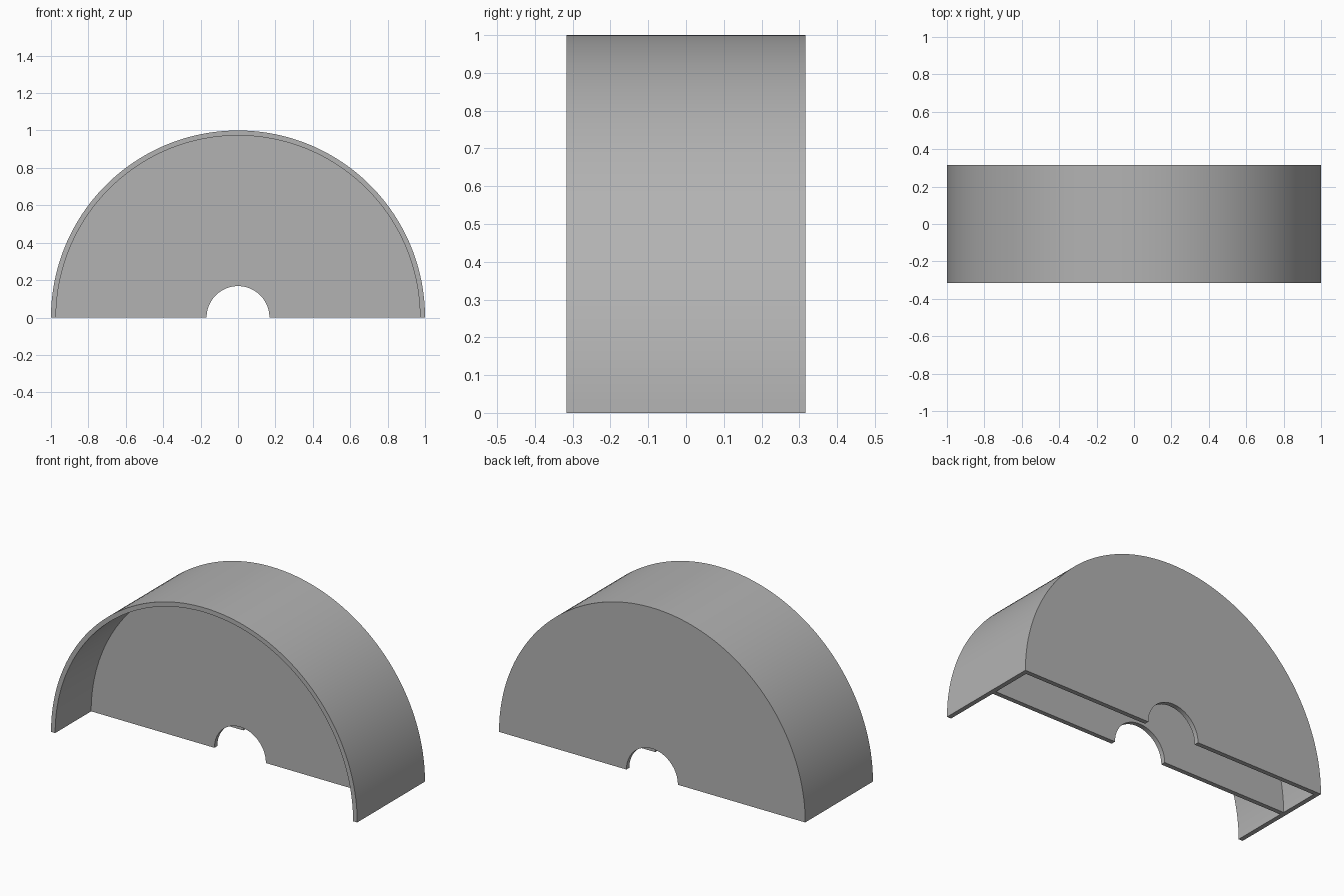
import bpy
import bmesh
from math import pi
from mathutils import Matrix, Vector

cube = bpy.data.objects.get("Cube")
if cube:
    bpy.data.objects.remove(cube, do_unlink=True)

OUTER, INNER, BORE = 1.0, 0.973, 0.168   # radii of rim and shaft hole
HALF = 0.316                             # half depth
WALL = 0.027                             # plate thickness
MID = 0.02                               # front face of the middle plate
STEPS = 96

grey = bpy.data.materials.new("plain grey")
grey.use_nodes = True
colour = (0.45, 0.45, 0.45, 1)
grey.diffuse_color = colour
grey.node_tree.nodes["Principled BSDF"].inputs["Base Color"].default_value = colour

# Wall section (radius, depth): rim with a back plate and a middle plate
section = [
    (BORE, HALF), (OUTER, HALF), (OUTER, -HALF), (INNER, -HALF),
    (INNER, MID), (BORE, MID), (BORE, MID + WALL), (INNER, MID + WALL),
    (INNER, HALF - WALL), (BORE, HALF - WALL),
]

# Sweep the section through a half turn, then close both flat ends
bm = bmesh.new()
rings = []
for i in range(STEPS + 1):
    turn = Matrix.Rotation(-pi * i / STEPS, 3, "Y")
    rings.append([bm.verts.new(turn @ Vector((r, y, 0))) for r, y in section])
for a, b in zip(rings, rings[1:]):
    for k in range(len(section)):
        n = (k + 1) % len(section)
        bm.faces.new((a[k], a[n], b[n], b[k]))
bm.faces.new(rings[0])
bm.faces.new(rings[-1][::-1])
bmesh.ops.recalc_face_normals(bm, faces=bm.faces)

mesh = bpy.data.meshes.new("half_round_housing")
bm.to_mesh(mesh)
bm.free()
mesh.materials.append(grey)
housing = bpy.data.objects.new("half_round_housing", mesh)
bpy.context.collection.objects.link(housing)

# Smooth curved walls, sharp corners
bpy.ops.object.select_all(action="DESELECT")
housing.select_set(True)
bpy.context.view_layer.objects.active = housing
bpy.ops.object.shade_smooth_by_angle(angle=pi / 6)
